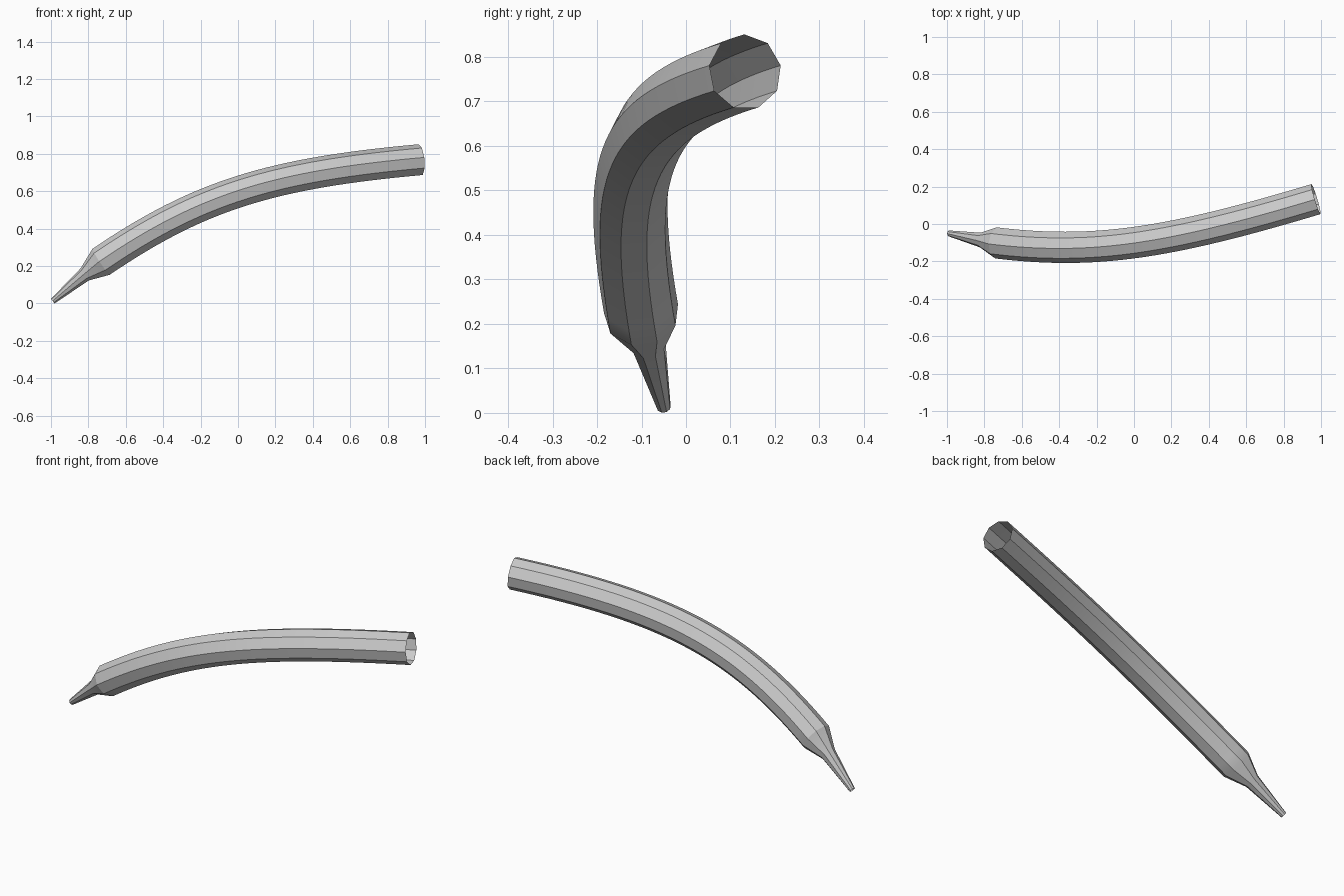
import bpy, bmesh, math
from mathutils import Vector

if "Cube" in bpy.data.objects:
    bpy.data.objects.remove(bpy.data.objects["Cube"])

SIDES, STEPS = 9, 32

# Centre line of the body: one cubic curve
p0 = Vector((-0.73, -0.10, 0.222))
p3 = Vector((0.973, 0.133, 0.766))
p1 = p0 + 0.52 * Vector((1, -0.12, 0.68))
p2 = p3 - 0.80 * Vector((1, 0.30, 0.09))


def point(t):
    s = 1 - t
    return s**3 * p0 + 3 * s * s * t * p1 + 3 * s * t * t * p2 + t**3 * p3


def tangent(t):
    s = 1 - t
    return (s * s * (p1 - p0) + 2 * s * t * (p2 - p1) + t * t * (p3 - p2)).normalized()


# Stations from the wide open end to the narrow tip: centre, direction, radius
stations = [(point(1 - i / STEPS), tangent(1 - i / STEPS), 0.085) for i in range(STEPS + 1)]
stations += [(Vector((-0.818, -0.085, 0.155)), Vector((0.80, -0.14, 0.58)).normalized(), 0.040),
             (Vector((-0.989, -0.05, 0.013)), Vector((0.78, -0.12, 0.61)).normalized(), 0.016)]

# Sweep a nine-sided ring without twist; both ends stay open
bm = bmesh.new()
up = Vector((0, 0, 1))
last_dir = stations[0][1]
previous = None
for centre, direction, radius in stations:
    up = last_dir.rotation_difference(direction) @ up
    up = (up - direction * up.dot(direction)).normalized()
    last_dir = direction
    side = direction.cross(up)
    ring = []
    for k in range(SIDES):
        a = 2 * math.pi * k / SIDES
        ring.append(bm.verts.new(centre + radius * (math.cos(a) * up + math.sin(a) * side)))
    if previous:
        for k in range(SIDES):
            n = (k + 1) % SIDES
            bm.faces.new((previous[k], previous[n], ring[n], ring[k]))
    previous = ring
bmesh.ops.recalc_face_normals(bm, faces=bm.faces)

mesh = bpy.data.meshes.new("curved_tube")
bm.to_mesh(mesh)
bm.free()
tube = bpy.data.objects.new("curved_tube", mesh)
bpy.context.collection.objects.link(tube)

# Smooth along the length, crisp between the nine sides
bpy.context.view_layer.objects.active = tube
tube.select_set(True)
bpy.ops.object.shade_smooth_by_angle(angle=math.radians(20))
